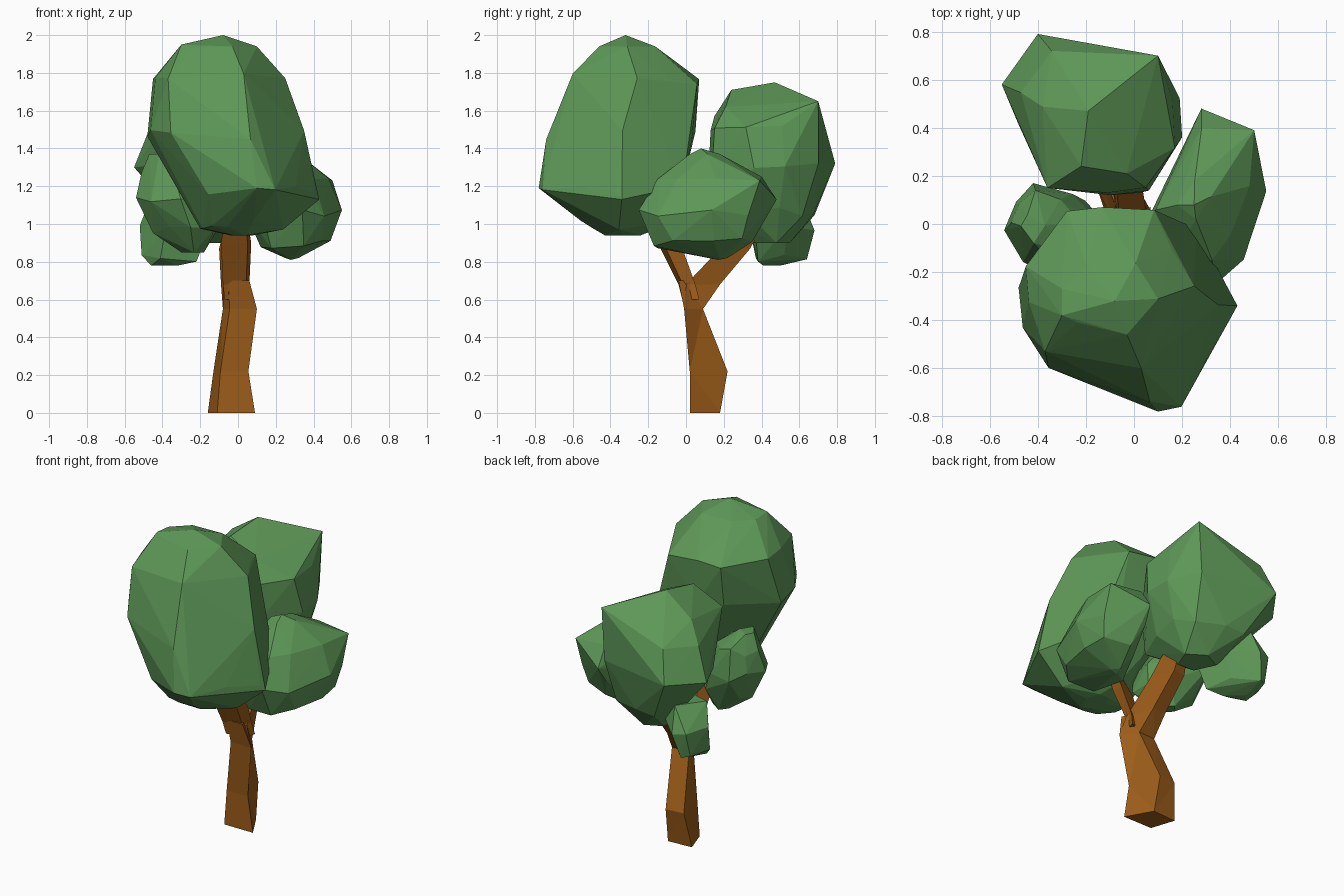
import bpy, bmesh, random

random.seed(7)


def material(name, rgb):
    m = bpy.data.materials.new(name)
    m.diffuse_color = (*rgb, 1)
    return m


GREEN = material("leaf_green", (0.11, 0.31, 0.095))
BROWN = material("bark_brown", (0.34, 0.11, 0.01))


def ring(outline, row, jitter=0.0):
    """Plan outline stretched to fill x0..x1, y0..y1 at height z."""
    z, x0, x1, y0, y1 = row
    pts = [(x + random.uniform(-jitter, jitter), y + random.uniform(-jitter, jitter))
           for x, y in outline]

    def fit(values, lo, hi):
        a, b = min(values), max(values)
        return [lo + (hi - lo) * (v - a) / (b - a) for v in values]
    xs, ys = fit([p[0] for p in pts], x0, x1), fit([p[1] for p in pts], y0, y1)
    return [(x, y, z) for x, y in zip(xs, ys)]


def finish(name, bm, mat):
    bmesh.ops.recalc_face_normals(bm, faces=bm.faces)
    mesh = bpy.data.meshes.new(name)
    bm.to_mesh(mesh)
    bm.free()
    mesh.materials.append(mat)
    bpy.context.collection.objects.link(bpy.data.objects.new(name, mesh))


def leaf_clump(name, outline, rows, accents=()):
    """Faceted hull around stacked outlines plus a few corner points."""
    bm = bmesh.new()
    for i, row in enumerate(rows):
        inner = 0 < i < len(rows) - 1
        pts = ring(outline, row, 0.02)
        for x, y, z in (pts if inner else pts[::2]):
            bm.verts.new((x, y, z + random.uniform(-0.03, 0.03) * inner))
    for p in accents:
        bm.verts.new(p)
    res = bmesh.ops.convex_hull(bm, input=bm.verts)
    loose = {g for g in res["geom_interior"] + res["geom_unused"]
             if isinstance(g, bmesh.types.BMVert)}
    bmesh.ops.delete(bm, geom=list(loose), context='VERTS')
    finish(name, bm, GREEN)


def limb(name, outline, rows):
    """Faceted tube lofted through the rings and capped."""
    bm = bmesh.new()
    loops = [[bm.verts.new(p) for p in ring(outline, r)] for r in rows]
    n = len(outline)
    for a, b in zip(loops, loops[1:]):
        for k in range(n):
            j = (k + 1) % n
            bm.faces.new((a[k], a[j], b[j], b[k]))
    bm.faces.new(loops[0])
    bm.faces.new(loops[-1])
    bmesh.ops.triangulate(bm, faces=bm.faces)
    finish(name, bm, BROWN)


# Four-sided trunk and its two branches
bark = [(-0.16, 0.17), (-0.11, 0.02), (0.09, 0.02), (0.00, 0.18)]
limb("trunk", bark, [
    (0.00, -0.16, 0.09, 0.02, 0.18), (0.22, -0.13, 0.055, 0.02, 0.22),
    (0.55, -0.08, 0.10, -0.01, 0.09), (0.70, -0.08, 0.06, -0.04, 0.06)])
limb("front_branch", [(-0.10, -0.15), (0.05, -0.12), (0.07, -0.03), (-0.05, -0.07)], [
    (0.60, -0.07, 0.07, -0.02, 0.07), (0.68, -0.08, 0.06, -0.04, 0.05),
    (0.90, -0.09, 0.07, -0.15, -0.03), (1.15, -0.05, 0.03, -0.26, -0.18)])
limb("back_branch", bark, [
    (0.55, -0.08, 0.10, -0.01, 0.09), (0.68, -0.09, 0.06, 0.00, 0.18),
    (0.87, -0.10, 0.03, 0.18, 0.34), (1.06, -0.05, 0.02, 0.36, 0.44)])

# Large front leaf clump
leaf_clump("front_leaves", [
    (-0.48, -0.24), (-0.46, -0.42), (-0.36, -0.63), (-0.18, -0.66), (0.10, -0.78),
    (0.24, -0.54), (0.40, -0.34), (0.28, -0.14), (0.18, 0.06), (-0.08, 0.08), (-0.28, 0.05)], [
    (0.94, -0.04, 0.08, -0.43, -0.24), (1.00, -0.20, 0.24, -0.56, -0.14),
    (1.17, -0.27, 0.41, -0.76, -0.02), (1.47, -0.48, 0.35, -0.74, 0.05),
    (1.77, -0.45, 0.25, -0.60, 0.07), (1.94, -0.30, 0.10, -0.46, -0.16)],
    [(-0.08, -0.32, 2.0), (0.10, -0.78, 1.19), (0.43, -0.34, 1.13),
     (-0.37, -0.53, 1.77), (-0.30, -0.38, 1.95)])

# Tall back leaf clump
leaf_clump("back_leaves", [
    (-0.55, 0.58), (-0.40, 0.79), (-0.18, 0.77), (0.10, 0.71), (0.20, 0.54),
    (0.19, 0.34), (0.05, 0.12), (-0.12, 0.10), (-0.33, 0.13), (-0.50, 0.40)], [
    (0.90, -0.20, 0.02, 0.36, 0.55), (1.07, -0.36, 0.12, 0.13, 0.68),
    (1.32, -0.53, 0.20, 0.12, 0.77), (1.50, -0.47, 0.17, 0.13, 0.72),
    (1.62, -0.38, 0.06, 0.20, 0.62)],
    [(-0.19, 0.47, 1.75), (0.10, 0.70, 1.65), (-0.40, 0.79, 1.32), (-0.55, 0.58, 1.30),
     (-0.22, 0.24, 1.71), (-0.36, 0.15, 1.57)])

# Right leaf clump
leaf_clump("right_leaves", [
    (0.28, 0.48), (0.50, 0.39), (0.55, 0.18), (0.46, -0.10), (0.33, -0.24),
    (0.12, -0.20), (0.03, 0.04), (0.18, 0.36)], [
    (0.82, 0.25, 0.32, 0.12, 0.22), (0.90, 0.12, 0.49, -0.17, 0.35),
    (1.06, 0.04, 0.55, -0.25, 0.42), (1.24, 0.09, 0.48, -0.15, 0.40),
    (1.37, 0.18, 0.32, 0.02, 0.18)],
    [(0.25, 0.08, 1.40), (0.28, 0.48, 1.13), (0.50, 0.39, 1.23), (0.28, 0.17, 0.81)])

# Small left clump
leaf_clump("left_leaves", [
    (-0.54, 0.00), (-0.46, -0.15), (-0.30, -0.24), (-0.14, -0.18), (-0.12, 0.0),
    (-0.24, 0.14), (-0.40, 0.17), (-0.50, 0.11)], [
    (0.85, -0.30, -0.18, -0.08, 0.05), (0.96, -0.45, -0.11, -0.19, 0.10),
    (1.13, -0.54, -0.12, -0.24, 0.17), (1.28, -0.51, -0.22, -0.16, 0.14),
    (1.37, -0.47, -0.37, -0.08, 0.04)])

# Small low clump at the back left
leaf_clump("low_leaves", [
    (-0.52, 0.50), (-0.46, 0.63), (-0.37, 0.68), (-0.20, 0.52), (-0.13, 0.38),
    (-0.36, 0.35)], [
    (0.78, -0.46, -0.32, 0.40, 0.50), (0.83, -0.51, -0.22, 0.37, 0.64),
    (0.98, -0.52, -0.14, 0.34, 0.68), (1.12, -0.47, -0.18, 0.36, 0.62)])
